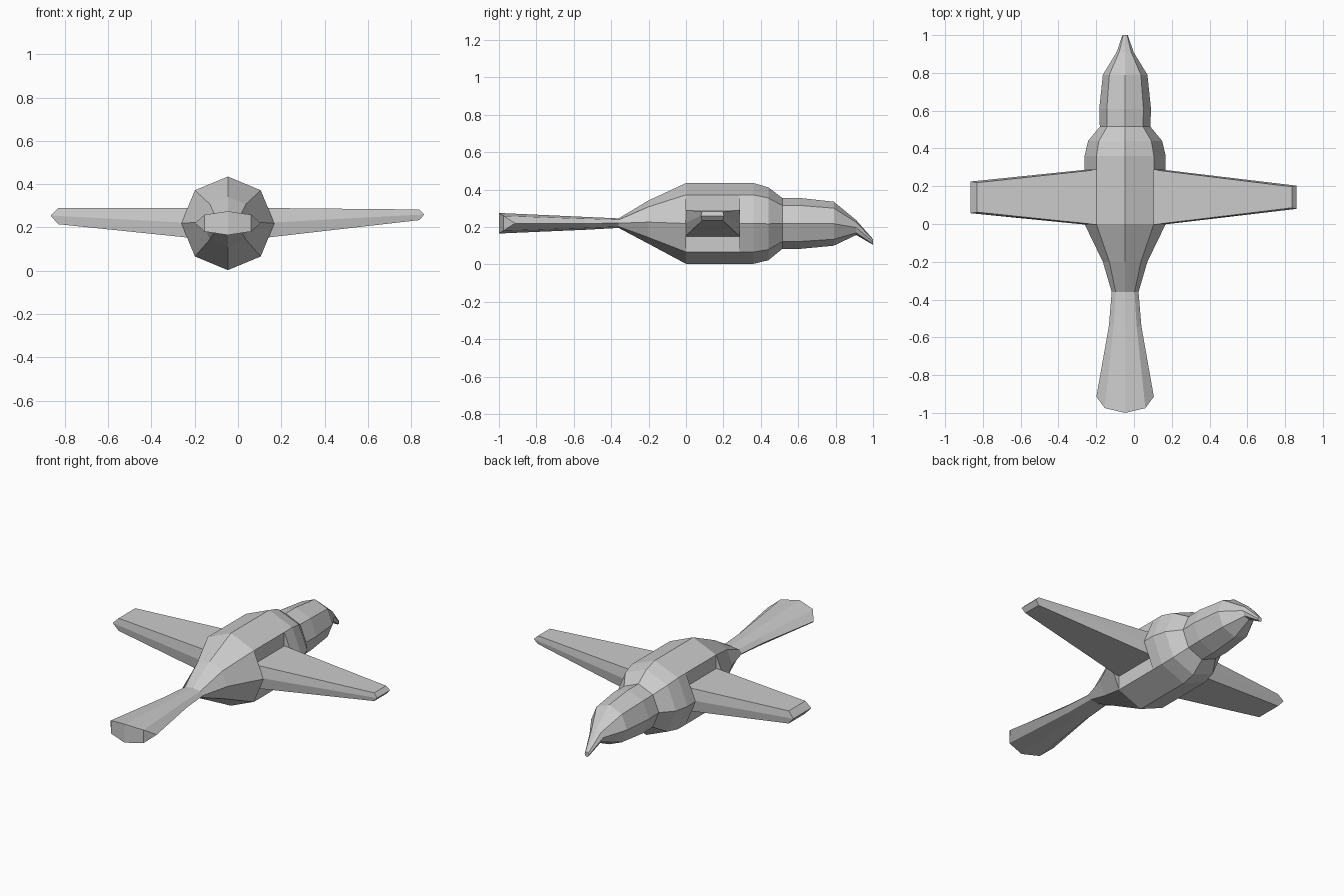
import bpy, bmesh
from math import sin, cos, pi

if "Cube" in bpy.data.objects:
    bpy.data.objects.remove(bpy.data.objects["Cube"])

CX = -0.047  # centre line of the body


def make_object(name, rings, cap_start, cap_end):
    """Loft a list of closed rings into a flat shaded mesh."""
    bm = bmesh.new()
    loops = [[bm.verts.new(p) for p in ring] for ring in rings]
    n = len(loops[0])
    for a, b in zip(loops, loops[1:]):
        for i in range(n):
            j = (i + 1) % n
            bm.faces.new((a[i], a[j], b[j], b[i]))
    for idx in cap_start:
        bm.faces.new([loops[0][i] for i in idx])
    for idx in cap_end:
        bm.faces.new([loops[-1][i] for i in idx])
    bmesh.ops.remove_doubles(bm, verts=bm.verts, dist=0.0005)
    bmesh.ops.recalc_face_normals(bm, faces=bm.faces)
    me = bpy.data.meshes.new(name)
    bm.to_mesh(me)
    bm.free()
    ob = bpy.data.objects.new(name, me)
    bpy.context.collection.objects.link(ob)
    return ob


def body_ring(y, hw, top, bottom, notch=False, bow=0.0):
    """Eight-sided section, vertex 0 on top; notch flattens the sides."""
    zc, hz = (top + bottom) / 2, (top - bottom) / 2
    pts = []
    for i in range(8):
        s, c = sin(i * pi / 4), cos(i * pi / 4)
        x = s * hw
        if notch and i in (2, 6):
            x *= 0.707
        # bow pulls the outer corners forward to round the tail tip
        pts.append((CX + x, y + bow * (1 - abs(c)), zc + c * hz))
    return pts


# Body: tail fan, trunk with wing notches, head and hooked beak
sections = [
    (-1.0, 0.152, 0.275, 0.165, False, 0.086),
    (-0.54, 0.086, 0.254, 0.185),
    (-0.36, 0.071, 0.246, 0.195),
    (-0.20, 0.118, 0.342, 0.110),
    (0.0, 0.215, 0.435, 0.003),
    (0.0, 0.215, 0.435, 0.003, True),
    (0.285, 0.215, 0.435, 0.003, True),
    (0.285, 0.215, 0.435, 0.003),
    (0.36, 0.215, 0.435, 0.003),
    (0.44, 0.196, 0.412, 0.022),
    (0.515, 0.134, 0.355, 0.083),
    (0.61, 0.137, 0.355, 0.083),
    (0.79, 0.118, 0.335, 0.100),
    (0.91, 0.045, 0.237, 0.157),
    (1.0, 0.014, 0.135, 0.105),
]
make_object("bird_body", [body_ring(*s) for s in sections],
            [(1, 2, 3), (5, 6, 7), (0, 1, 3, 4), (0, 4, 5, 7)],
            [range(8)])


def wing_ring(x, xmid, y0, y1, top, mid, bottom, bulge=0.006):
    """Six-sided section with a slight ridge along both edges."""
    return [(x, y0, top), (xmid, y0 - bulge, mid), (x, y0, bottom),
            (x, y1, bottom), (xmid, y1 + bulge, mid), (x, y1, top)]


# Wings: tapered, each with a pointed ridge at the tip
roots_tips = {
    "left_wing": (-0.199, (-0.83, -0.865, 0.063, 0.219, 0.29, 0.255, 0.215)),
    "right_wing": (0.105, (0.837, 0.86, 0.086, 0.197, 0.283, 0.26, 0.234)),
}
for name, (xr, tip) in roots_tips.items():
    root = wing_ring(xr, xr, -0.003, 0.287, 0.29, 0.22, 0.15)
    make_object(name, [root, wing_ring(*tip)], [range(6)],
                [(0, 1, 4, 5), (1, 2, 3, 4)])
